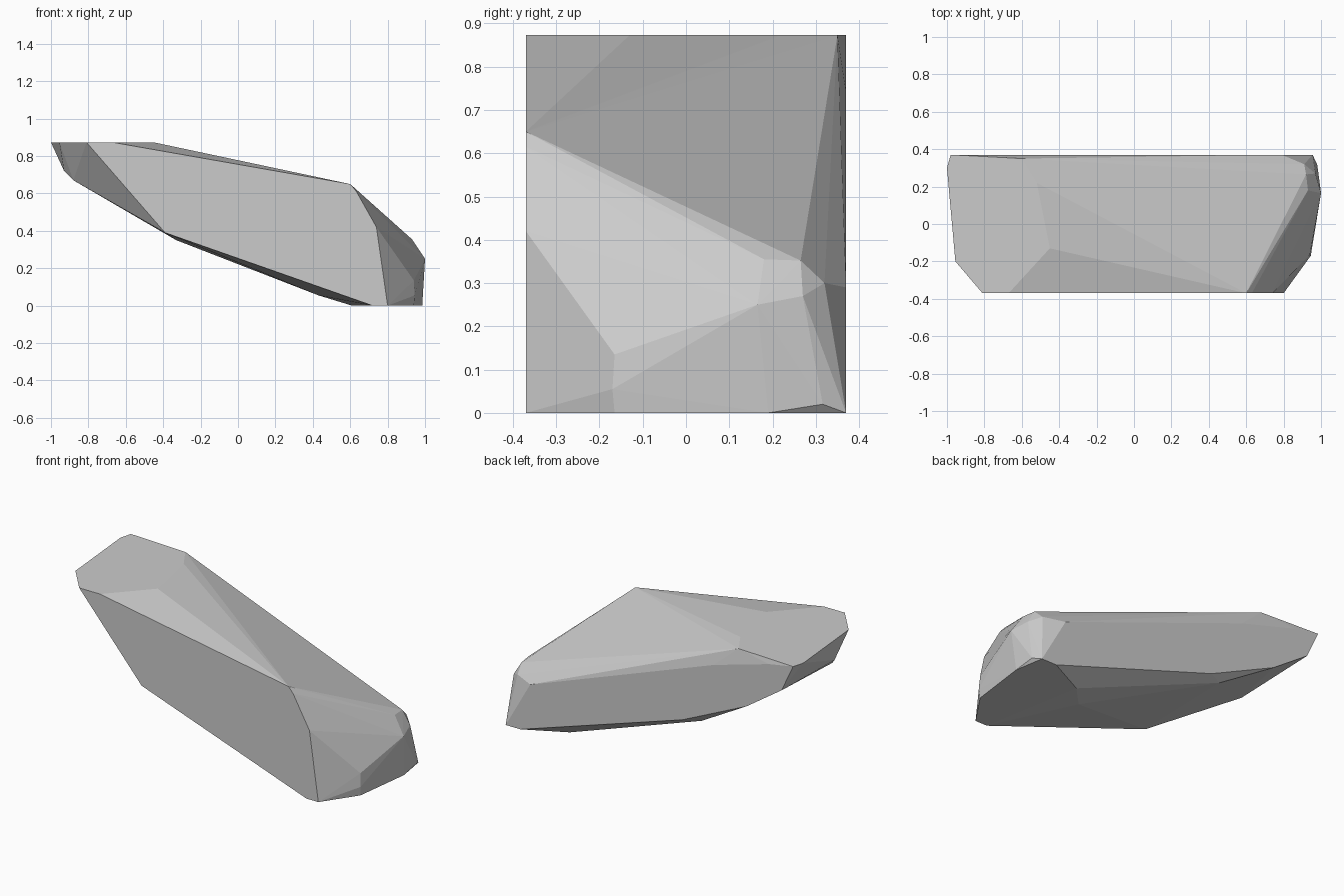
import bpy, bmesh

H = 0.37    # half depth of the slab
TOP = 0.873  # height of the flat top

# front and back cut faces as (x, z) outlines
front = [(-0.81, TOP), (-0.67, TOP), (0.60, 0.65), (0.63, 0.615), (0.74, 0.42),
         (0.80, 0), (0.72, 0), (-0.39, 0.39)]
back = [(-0.98, TOP), (-0.82, 0.845), (-0.446, 0.74), (0.79, 0.29), (0.955, 0),
        (0.856, 0), (-0.235, 0.35), (-0.668, 0.548), (-0.903, 0.708)]
points = [(x, -H, z) for x, z in front] + [(x, H, z) for x, z in back]

# flat top facet as (x, y)
points += [(x, y, TOP) for x, y in
           [(-0.955, -0.20), (-1.0, 0.30), (-0.60, 0.35), (-0.52, 0.22), (-0.45, -0.13)]]

# chipped right end
points += [(0.94, -0.165, 0), (0.945, -0.17, 0.055), (0.94, -0.165, 0.135),
           (1.0, 0.165, 0.25), (0.97, 0.27, 0.27), (0.91, 0.32, 0.30),
           (0.92, 0.265, 0.352), (0.93, 0.18, 0.355), (0.985, 0.19, 0), (0.98, 0.316, 0.02)]

# underside and left end
points += [(0.43, 0.05, 0.055), (0.61, 0.246, 0.0), (-0.33, 0.32, 0.35),
           (-0.88, -0.15, 0.67), (-0.93, -0.10, 0.72)]

# the rock is the convex hull of its corner points
bm = bmesh.new()
for p in points:
    bm.verts.new(p)
res = bmesh.ops.convex_hull(bm, input=bm.verts)
loose = [v for v in bm.verts if not v.link_faces]
bmesh.ops.delete(bm, geom=loose, context='VERTS')
bmesh.ops.dissolve_limit(bm, angle_limit=0.01, verts=bm.verts, edges=bm.edges)
bmesh.ops.recalc_face_normals(bm, faces=bm.faces)

mesh = bpy.data.meshes.new("rock")
bm.to_mesh(mesh)
bm.free()
rock = bpy.data.objects.new("rock", mesh)
bpy.context.collection.objects.link(rock)
